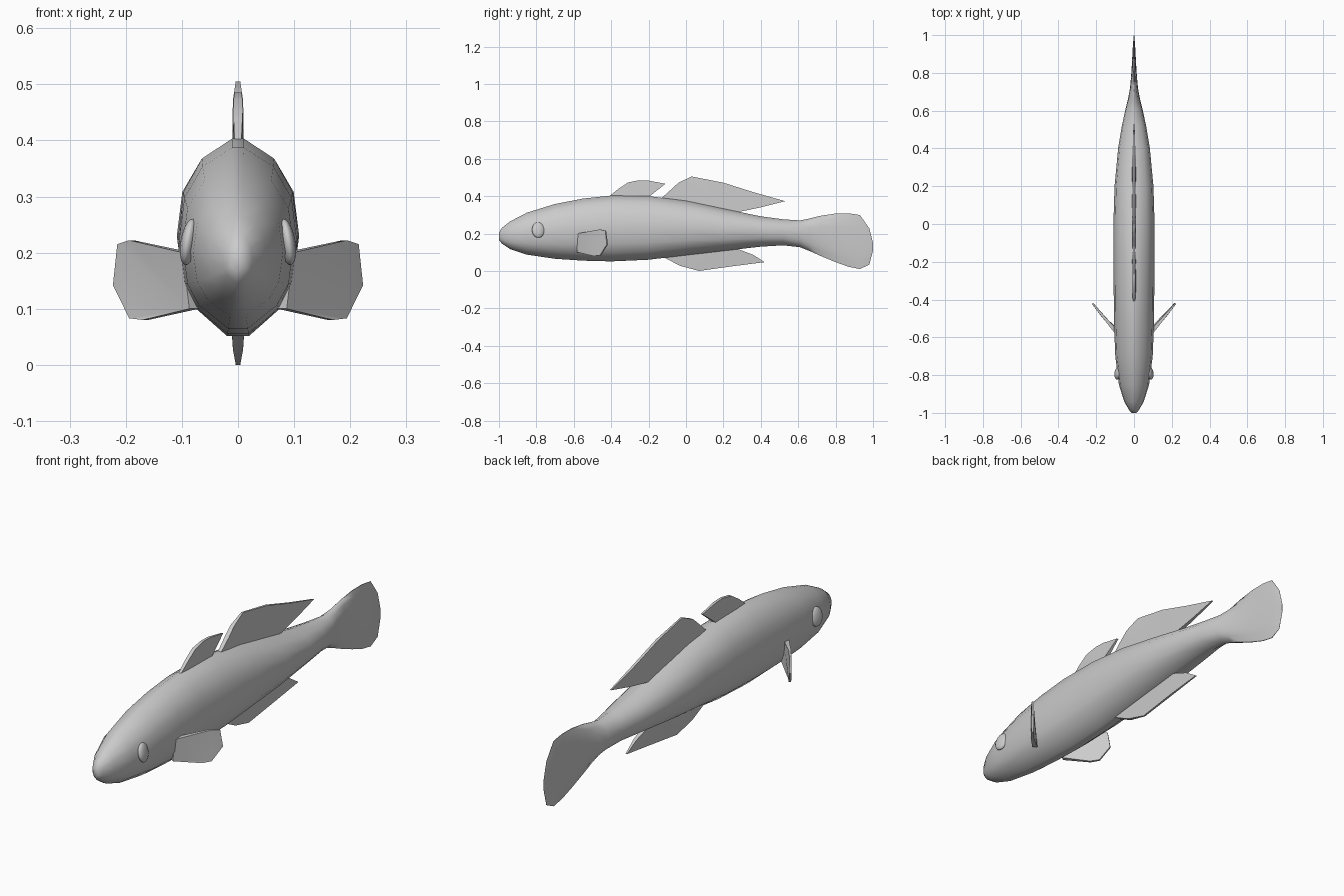
import bpy, bmesh, math
from mathutils import Vector

if "Cube" in bpy.data.objects:
    bpy.data.objects.remove(bpy.data.objects["Cube"])


def finish(name, bm, angle):
    bmesh.ops.recalc_face_normals(bm, faces=bm.faces)
    me = bpy.data.meshes.new(name)
    bm.to_mesh(me)
    bm.free()
    ob = bpy.data.objects.new(name, me)
    bpy.context.collection.objects.link(ob)
    bpy.ops.object.select_all(action='DESELECT')
    ob.select_set(True)
    bpy.context.view_layer.objects.active = ob
    bpy.ops.object.shade_smooth_by_angle(angle=math.radians(angle))
    return ob


# Body and tail: one 14-sided section lofted along y (y, top, bottom, half width)
half = [(.1, 1), (.6, .8), (.91, .46), (1, 0), (.91, -.46), (.7, -.72), (.18, -1)]
section = half + [(-x, z) for x, z in reversed(half)]
rings = [(-1, .205, .165, .012), (-.985, .23, .147, .026), (-.94, .265, .117, .052),
         (-.85, .312, .087, .08), (-.7, .358, .065, .099), (-.55, .387, .055, .105),
         (-.4, .403, .051, .107), (-.2, .4, .06, .109), (0, .375, .084, .109),
         (.2, .333, .107, .103), (.4, .292, .13, .084), (.52, .276, .137, .064),
         (.61, .27, .127, .045), (.66, .28, .107, .032), (.72, .295, .08, .021),
         (.8, .307, .047, .014), (.87, .308, .022, .01), (.93, .299, .01, .007),
         (.98, .228, .034, .003), (1, .15, .11, .001)]
bm = bmesh.new()
loops = []
for y, top, bot, w in rings:
    c, h = (top + bot) / 2, (top - bot) / 2
    loops.append([bm.verts.new((x * w, y, c + z * h)) for x, z in section])
n = len(section)
for a, b in zip(loops, loops[1:]):
    for i in range(n):
        bm.faces.new((a[i], a[(i + 1) % n], b[(i + 1) % n], b[i]))
bm.faces.new(loops[0])
bm.faces.new(loops[-1])
finish("body", bm, 60)


# Fins: an outline thickened along a direction, thinner at the outer points
def fin(name, outline, direction):
    d = Vector(direction).normalized()
    bm = bmesh.new()
    sides = [[bm.verts.new(Vector(p) + d * t * s) for p, t in outline] for s in (1, -1)]
    a, b = sides
    bm.faces.new(a)
    bm.faces.new(b)
    for i in range(len(a)):
        j = (i + 1) % len(a)
        bm.faces.new((a[i], a[j], b[j], b[i]))
    bmesh.ops.triangulate(bm, faces=[f for f in bm.faces if len(f.verts) > 4])
    return finish(name, bm, 40)


flat_fins = {
    "front_dorsal_fin": [(-.41, .4, .006), (-.36, .44, .008), (-.31, .473, .008), (-.25, .485, .006),
                         (-.2, .483, .006), (-.11, .466, .004), (-.2, .395, .01), (-.22, .37, .01),
                         (-.38, .37, .01)],
    "rear_dorsal_fin": [(-.13, .39, .008), (-.08, .435, .01), (-.04, .472, .009), (.03, .505, .004),
                        (.2, .472, .006), (.36, .421, .006), (.53, .373, .003), (.4, .34, .007),
                        (.27, .313, .01), (.22, .29, .01), (-.08, .34, .01)],
    "anal_fin": [(-.13, .078, .012), (-.03, .027, .009), (.07, .0, .004), (.24, .024, .005),
                 (.42, .047, .003), (.36, .086, .007), (.27, .12, .012), (.2, .14, .014),
                 (-.08, .1, .014)],
}
for name, pts in flat_fins.items():
    fin(name, [((0, y, z), t) for y, z, t in pts], (1, 0, 0))

# Pectoral fins (swept back) and eyes on both sides
pectoral = [(.09, .2, .011), (.19, .222, .005), (.212, .215, .004), (.219, .142, .005),
            (.19, .083, .005), (.165, .08, .006), (.078, .1, .011)]
for s, label in ((1, "right"), (-1, "left")):
    fin("pectoral_fin_" + label,
        [((s * x, -.575 + (max(x, .1) - .1) * 1.3, z), t) for x, z, t in pectoral],
        (s * 1.3, -1, 0))
    bpy.ops.mesh.primitive_uv_sphere_add(segments=16, ring_count=10, radius=1,
                                         location=(s * .087, -.79, .219),
                                         rotation=(0, -s * .17, s * .12))
    eye = bpy.context.object
    eye.name = "eye_" + label
    eye.scale = (.015, .034, .042)
    bpy.ops.object.shade_smooth()
